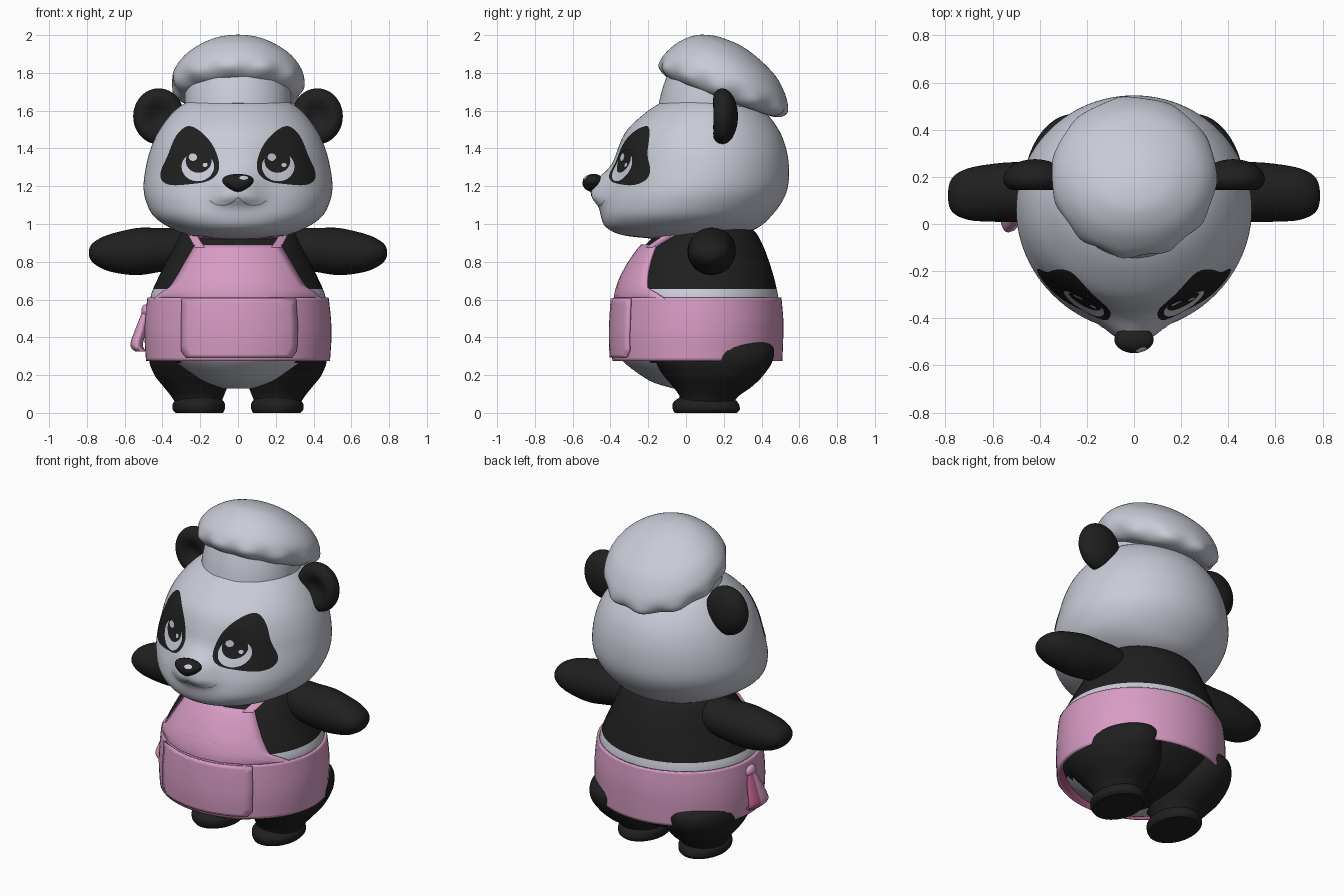
import bpy, bmesh, math
from mathutils import Vector, Matrix
from mathutils.bvhtree import BVHTree

if "Cube" in bpy.data.objects:
    bpy.data.objects.remove(bpy.data.objects["Cube"])


def colour(name, rgb):
    m = bpy.data.materials.new(name)
    m.diffuse_color = (*rgb, 1)
    m.use_nodes = True
    m.node_tree.nodes["Principled BSDF"].inputs["Base Color"].default_value = m.diffuse_color
    return m


WHITE = colour("soft white", (0.58, 0.60, 0.68))
BLACK = colour("fur black", (0.014, 0.014, 0.014))
PINK = colour("apron pink", (0.68, 0.33, 0.55))
ROSE = colour("apron lining rose", (0.42, 0.10, 0.22))
GREY = colour("mouth grey", (0.25, 0.26, 0.30))


def finish(name, bm, mats, rule=None):
    me = bpy.data.meshes.new(name)
    bm.normal_update()
    if rule:
        for f in bm.faces:
            f.material_index = rule(f.calc_center_median(), f.normal)
    bm.to_mesh(me)
    bm.free()
    for m in mats:
        me.materials.append(m)
    ob = bpy.data.objects.new(name, me)
    bpy.context.collection.objects.link(ob)
    return ob


def spline(pts, n, closed=False):
    """Catmull-Rom resampling of a list of tuples."""
    k, out = len(pts), []
    get = (lambda i: pts[i % k]) if closed else (lambda i: pts[max(0, min(k - 1, i))])
    for i in range(k if closed else k - 1):
        for j in range(n):
            t = j / n
            out.append(tuple(
                0.5 * (2 * b + (c - a) * t + (2 * a - 5 * b + 4 * c - d) * t * t
                       + (3 * b - a - 3 * c + d) * t ** 3)
                for a, b, c, d in zip(get(i - 1), get(i), get(i + 1), get(i + 2))))
    if not closed:
        out.append(pts[-1])
    return out


def loft(name, rings, mats, warp=None, caps=True, rule=None, seg=64, n=5):
    """Stack ellipses; each ring is (height, centre x, radius x, y front, y back)."""
    bm = bmesh.new()
    loops = []
    for z, cx, rx, yf, yb in spline(rings, n):
        loop = []
        for i in range(seg):
            a = 2 * math.pi * i / seg
            p = Vector((cx + rx * math.cos(a),
                        (yf + yb) / 2 + (yb - yf) / 2 * math.sin(a), z))
            loop.append(bm.verts.new(warp(p) if warp else p))
        loops.append(loop)
    for lo, hi in zip(loops, loops[1:]):
        for i in range(seg):
            j = (i + 1) % seg
            bm.faces.new((lo[i], lo[j], hi[j], hi[i]))
    if caps:
        bm.faces.new(loops[0][::-1])
        bm.faces.new(loops[-1])
        bmesh.ops.recalc_face_normals(bm, faces=bm.faces[:])
    return finish(name, bm, mats, rule)


def ball(name, loc, size, mat, warp=None):
    bm = bmesh.new()
    bmesh.ops.create_uvsphere(bm, u_segments=40, v_segments=24, radius=1)
    for v in bm.verts:
        p = warp(v.co.copy()) if warp else v.co
        v.co = Vector(loc) + Vector([a * b for a, b in zip(p, size)])
    return finish(name, bm, [mat])


def plate(name, target, outline, offset, mats, rounded=True, thick=0):
    """Fill an x-z outline and lay it on the front of the target surface."""
    tree = BVHTree.FromPolygons([v.co for v in target.data.vertices],
                                [p.vertices for p in target.data.polygons])
    if rounded:
        pts = spline(outline, 4, True)
    else:
        pts = [(a[0] + (b[0] - a[0]) * t / 6, a[1] + (b[1] - a[1]) * t / 6)
               for a, b in zip(outline, outline[1:] + outline[:1]) for t in range(6)]
    cx = sum(p[0] for p in pts) / len(pts)
    cz = sum(p[1] for p in pts) / len(pts)
    bm = bmesh.new()

    def put(x, z):
        co, no, _, _ = tree.ray_cast(Vector((x, -2, z)), Vector((0, 1, 0)))
        if co is None:
            co, no, _, _ = tree.find_nearest(Vector((x, 0, z)))
        return bm.verts.new(co + no * offset)

    hub, steps, k = put(cx, cz), 8, len(pts)
    rows = [[put(cx + (x - cx) * s / steps, cz + (z - cz) * s / steps) for x, z in pts]
            for s in range(1, steps + 1)]
    for i in range(k):
        j = (i + 1) % k
        bm.faces.new((hub, rows[0][i], rows[0][j]))
        for a, b in zip(rows, rows[1:]):
            bm.faces.new((a[i], b[i], b[j], a[j]))
    bm.normal_update()
    if sum(f.normal.y * f.calc_area() for f in bm.faces) > 0:
        bmesh.ops.reverse_faces(bm, faces=bm.faces[:])
    ob = finish(name, bm, mats)
    if thick:
        solidify(ob, thick)
    return ob


def solidify(ob, thick):
    m = ob.modifiers.new("thickness", 'SOLIDIFY')
    m.thickness, m.offset = thick, -1
    m.material_offset = len(ob.data.materials) - 1


def oval(x, z, rx, rz):
    return [(x + rx * math.cos(a * math.pi / 6), z + rz * math.sin(a * math.pi / 6))
            for a in range(12)]


# Torso: black shoulders and seat, white belly
body = loft("body", [
    (.13, 0, .08, -.07, .20), (.16, 0, .20, -.17, .30), (.20, 0, .29, -.24, .36),
    (.28, 0, .40, -.34, .44), (.36, 0, .455, -.37, .485), (.46, 0, .475, -.375, .50),
    (.60, 0, .465, -.365, .49), (.655, 0, .45, -.355, .48), (.72, 0, .42, -.33, .465),
    (.80, 0, .38, -.285, .44), (.88, 0, .345, -.225, .41), (.96, 0, .30, -.14, .365),
    (1.0, 0, .25, -.10, .30)], [WHITE, BLACK],
    rule=lambda c, n: int(c.z > .655 or (c.z < .34 and (c.y > .02 or abs(c.x) > .31))))


# Head with muzzle, lip pads and a brow hollow at the eyes
def face(p):
    if p.y < 0:
        p.y -= .085 * math.exp(-(p.x / .12) ** 2 - ((p.z - 1.20) / .085) ** 2)
        for s in (-1, 1):
            p.y -= .02 * math.exp(-((p.x - s * .065) / .06) ** 2 - ((p.z - 1.135) / .035) ** 2)
            p.y += .015 * math.exp(-((p.x - s * .2) / .09) ** 2 - ((p.z - 1.33) / .09) ** 2)
    return p


head = loft("head", [
    (.92, 0, .10, -.15, .15), (.94, 0, .26, -.33, .27), (.98, 0, .36, -.42, .38),
    (1.04, 0, .445, -.448, .45), (1.12, 0, .487, -.44, .51), (1.20, 0, .50, -.415, .54),
    (1.30, 0, .488, -.385, .545), (1.40, 0, .462, -.36, .53), (1.50, 0, .415, -.31, .49),
    (1.60, 0, .335, -.20, .41), (1.66, 0, .24, -.10, .30), (1.70, 0, .10, 0, .17)],
    [WHITE], warp=face, seg=96)


# Nose narrowing downward, with a glint
def taper(p):
    p.x *= .8 + .35 * p.z if p.z < 0 else .8 + .25 * p.z
    return p


nose = ball("nose", (0, -.49, 1.217), (.10, .058, .048), BLACK, taper)
plate("nose_glint", nose, oval(.03, 1.243, .022, .010), .003, [WHITE])

# Mouth line
mouth_path = [(-.15, 1.125), (-.115, 1.105), (-.07, 1.10), (-.025, 1.12), (0, 1.14)]
mouth_path += [(-x, z) for x, z in mouth_path[-2::-1]]
upper = spline(mouth_path, 4)
plate_pts = list(zip(upper, upper[1:]))
for i, ((xa, za), (xb, zb)) in enumerate(plate_pts):
    plate(f"mouth_line_{i}", head, [(xa, za - .004), (xb, zb - .004), (xb, zb + .004),
                                    (xa, za + .004)], .003, [GREY], rounded=False)

patch = [(.265, 1.515), (.20, 1.49), (.135, 1.42), (.10, 1.33), (.108, 1.265), (.16, 1.225),
         (.25, 1.21), (.35, 1.205), (.40, 1.23), (.405, 1.28), (.37, 1.36), (.325, 1.465)]


def dent(p):
    if p.y < 0:
        p.y += .9 * math.exp(-(p.x ** 2 + p.z ** 2) / .3)
    return p


for s, side in ((-1, "left"), (1, "right")):
    # Eyes
    plate(side + "_eye_patch", head, [(s * x, z) for x, z in patch], .004, [BLACK])
    plate(side + "_eye_white", head, oval(s * .21, 1.302, .086, .078), .006, [WHITE])
    plate(side + "_pupil", head, oval(s * .205, 1.332, .068, .064), .008, [BLACK])
    plate(side + "_eye_glint", head, oval(s * .205 - .03, 1.352, .022, .020), .0095, [WHITE])
    plate(side + "_small_glint", head, oval(s * .205 + .035, 1.31, .013, .012), .0095, [WHITE])
    # Ears
    ball(side + "_ear", (s * .42, .19, 1.57), (.135, .085, .148), BLACK, dent)
    # Arms, lofted sideways
    loft(side + "_arm", [
        (.20, .87, .09, .05, .24), (.32, .87, .108, .02, .26), (.42, .862, .117, .01, .262),
        (.52, .855, .125, .008, .262), (.60, .85, .116, .01, .255), (.69, .847, .095, .015, .24),
        (.75, .847, .066, .035, .215), (.78, .848, .038, .065, .18), (.79, .848, .01, .11, .13)],
        [BLACK], warp=lambda p, s=s: Vector((s * p.z, p.y, p.x)), seg=40)
    # Legs and feet
    loft(side + "_leg", [
        (.05, s * .21, .12, -.03, .25), (.09, s * .215, .14, -.035, .28),
        (.14, s * .225, .17, -.07, .35), (.20, s * .237, .205, -.12, .41),
        (.28, s * .255, .215, -.18, .46), (.36, s * .25, .20, -.20, .45),
        (.42, s * .24, .10, -.05, .30)], [BLACK], seg=48)
    loft(side + "_foot", [
        (0, s * .205, .125, -.06, .27), (.02, s * .208, .138, -.07, .285),
        (.055, s * .207, .135, -.068, .275), (.085, s * .205, .10, -.03, .24)],
        [BLACK], seg=48)
    # Apron straps
    plate(side + "_strap", body, [(s * .17, .865), (s * .22, .865), (s * .265, .95),
                                  (s * .23, .96)], .018, [PINK], False, .014)

# Apron: wrap-around skirt, bib, neck band and pocket
apron = loft("apron_skirt", [
    (.275, 0, .487, -.39, .51), (.40, 0, .495, -.395, .515), (.50, 0, .492, -.392, .515),
    (.61, 0, .48, -.385, .505)], [PINK, ROSE], caps=False)
solidify(apron, .015)
half = [(.43, .60), (.40, .63), (.35, .66), (.30, .74), (.255, .82), (.22, .88)]
plate("apron_bib", body, half + [(-x, z) for x, z in half[::-1]], .018, [PINK, ROSE], False, .015)
plate("neck_band", body, [(-.24, .918), (0, .918), (.24, .918), (.24, .936), (0, .936),
                          (-.24, .936)], .016, [ROSE], False, .012)
plate("apron_pocket", apron, [(-.27, .295), (.28, .295), (.305, .33), (.31, .46), (.30, .605),
                              (-.29, .605), (-.295, .46), (-.295, .33)],
      .014, [PINK], False, .014)

# Side tie: knot and flared hanging tail
ball("tie_knot", (-.487, .06, .54), (.025, .045, .035), PINK)
loft("tie_tail", [
    (.325, -.515, .03, -.03, .13), (.36, -.537, .033, -.035, .14), (.44, -.515, .03, -.01, .12),
    (.54, -.49, .015, .03, .09)], [PINK, ROSE], seg=24,
    rule=lambda c, n: int(n.y > .15))

# Hat: tilted band and puffed crown with gathered lower edge
tilt = Matrix.Translation((0, .19, 1.763)) @ Matrix.Rotation(math.radians(-20), 4, 'X')


def gathers(p):
    fold = .03 * math.exp(-((p.z + .06) / .05) ** 2)
    k = 1 + fold * math.cos(11 * math.atan2(p.y, p.x))
    return tilt @ Vector((p.x * k, p.y * k, p.z))


loft("hat_band", [(-.23, 0, .278, -.272, .24), (-.15, 0, .282, -.28, .25),
                  (-.05, 0, .28, -.28, .25)], [WHITE], warp=lambda p: tilt @ p)
loft("hat_crown", [
    (-.095, 0, .24, -.20, .27), (-.085, 0, .30, -.28, .34), (-.05, 0, .338, -.332, .378),
    (0, 0, .35, -.338, .37), (.055, 0, .335, -.318, .33), (.12, 0, .28, -.275, .255),
    (.178, 0, .18, -.205, .13), (.205, 0, .08, -.12, .03), (.21, 0, .01, -.06, -.04)],
    [WHITE], warp=gathers, seg=96)

# Smooth shading with crisp edges
for ob in bpy.context.scene.objects:
    ob.select_set(True)
bpy.context.view_layer.objects.active = head
bpy.ops.object.shade_smooth_by_angle(angle=math.radians(40))
